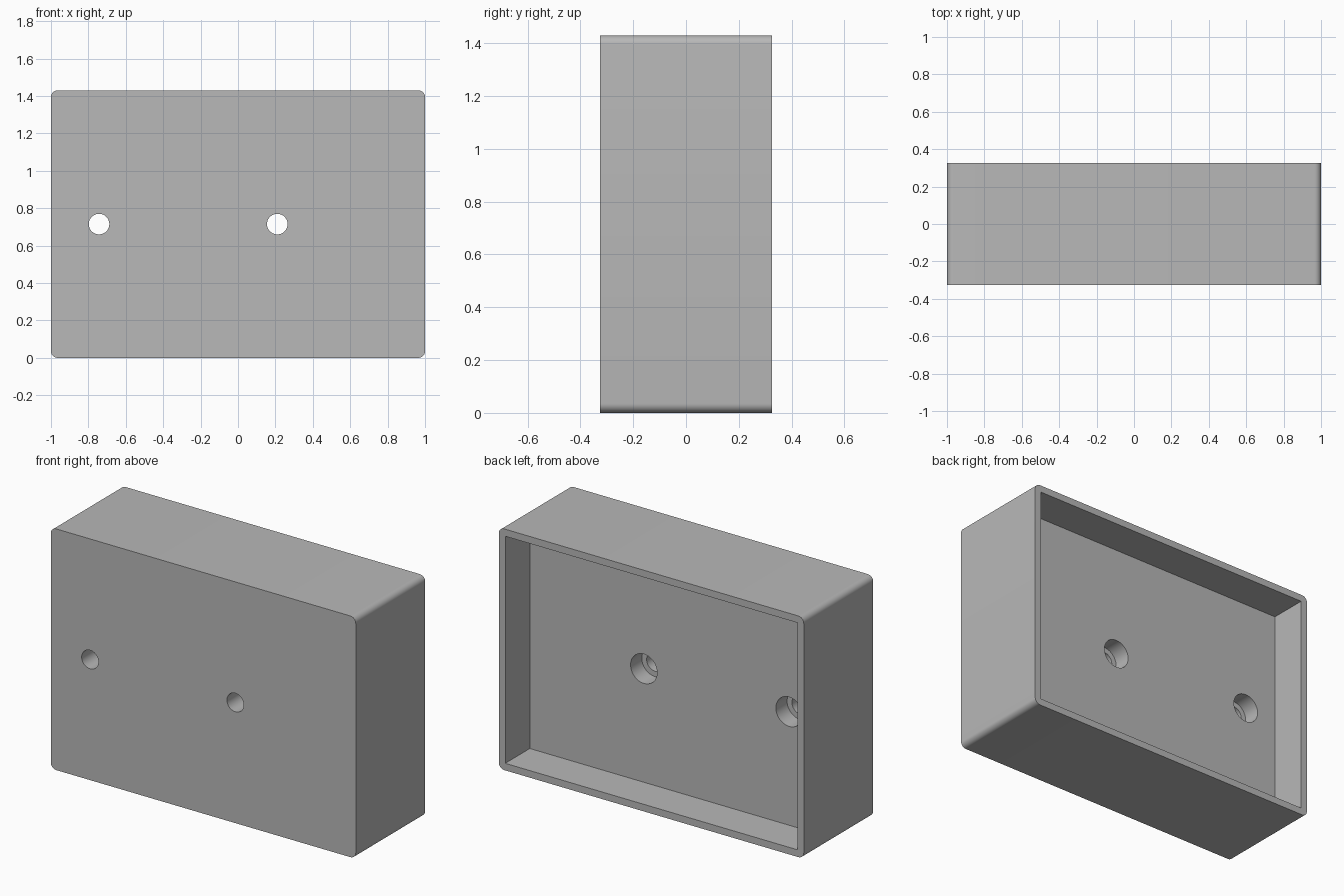
import bpy
import bmesh
import math
from mathutils import Matrix, Vector

cube = bpy.data.objects.get("Cube")
if cube:
    bpy.data.objects.remove(cube, do_unlink=True)

WIDTH, DEPTH, HEIGHT = 2.0, 0.65, 1.43
WALL, CORNER = 0.042, 0.035
BACK = DEPTH / 2
FLOOR = BACK - 0.23          # inner face of the thick front panel
HOLES_X = (-0.743, 0.21)
MID_Z = HEIGHT / 2

grey = bpy.data.materials.new("light grey")
grey.use_nodes = True
grey.diffuse_color = (0.48, 0.48, 0.48, 1)
grey.node_tree.nodes["Principled BSDF"].inputs["Base Color"].default_value = (0.48, 0.48, 0.48, 1)


def make_object(name, bm):
    mesh = bpy.data.meshes.new(name)
    bm.to_mesh(mesh)
    bm.free()
    mesh.materials.append(grey)
    obj = bpy.data.objects.new(name, mesh)
    bpy.context.collection.objects.link(obj)
    return obj


def block(name, width, height, y0, y1, radius=0):
    """Box from y0 to y1, with its four depth-wise edges rounded."""
    bm = bmesh.new()
    bmesh.ops.create_cube(bm, size=1)
    bmesh.ops.scale(bm, vec=(width, y1 - y0, height), verts=bm.verts)
    bmesh.ops.translate(bm, vec=(0, (y0 + y1) / 2, MID_Z), verts=bm.verts)
    if radius:
        edges = [e for e in bm.edges
                 if abs((e.verts[0].co - e.verts[1].co).normalized().y) > 0.9]
        bmesh.ops.bevel(bm, geom=edges, offset=radius, segments=8,
                        profile=0.5, affect='EDGES')
    return make_object(name, bm)


def drill(name, x, radius, y0, y1):
    """Cylinder along the depth axis."""
    bm = bmesh.new()
    turn = Matrix.Translation(Vector((x, (y0 + y1) / 2, MID_Z))) @ Matrix.Rotation(math.pi / 2, 4, 'X')
    bmesh.ops.create_cone(bm, cap_ends=True, segments=48, radius1=radius,
                          radius2=radius, depth=y1 - y0, matrix=turn)
    return make_object(name, bm)


# Outer housing
housing = block("housing", WIDTH, HEIGHT, -BACK, BACK, CORNER)

# Cavity open to the back, and stepped screw holes through the front panel
cutters = [block("cavity_cutter", WIDTH - 2 * WALL, HEIGHT - 2 * WALL, FLOOR, BACK + 0.1)]
for x in HOLES_X:
    cutters.append(drill("screw_hole_cutter", x, 0.055, -BACK - 0.1, FLOOR + 0.05))
    cutters.append(drill("counterbore_cutter", x, 0.087, FLOOR - 0.105, FLOOR + 0.05))

bpy.ops.object.select_all(action='DESELECT')
bpy.context.view_layer.objects.active = housing
housing.select_set(True)
for cutter in cutters:
    cutter.hide_render = True
    cut = housing.modifiers.new(cutter.name, 'BOOLEAN')
    cut.operation = 'DIFFERENCE'
    cut.solver = 'EXACT'
    cut.object = cutter
    bpy.ops.object.modifier_apply(modifier=cut.name)
    bpy.data.objects.remove(cutter, do_unlink=True)

# Smooth rounded corners and holes, crisp elsewhere
bpy.ops.object.shade_smooth_by_angle(angle=math.radians(30))
